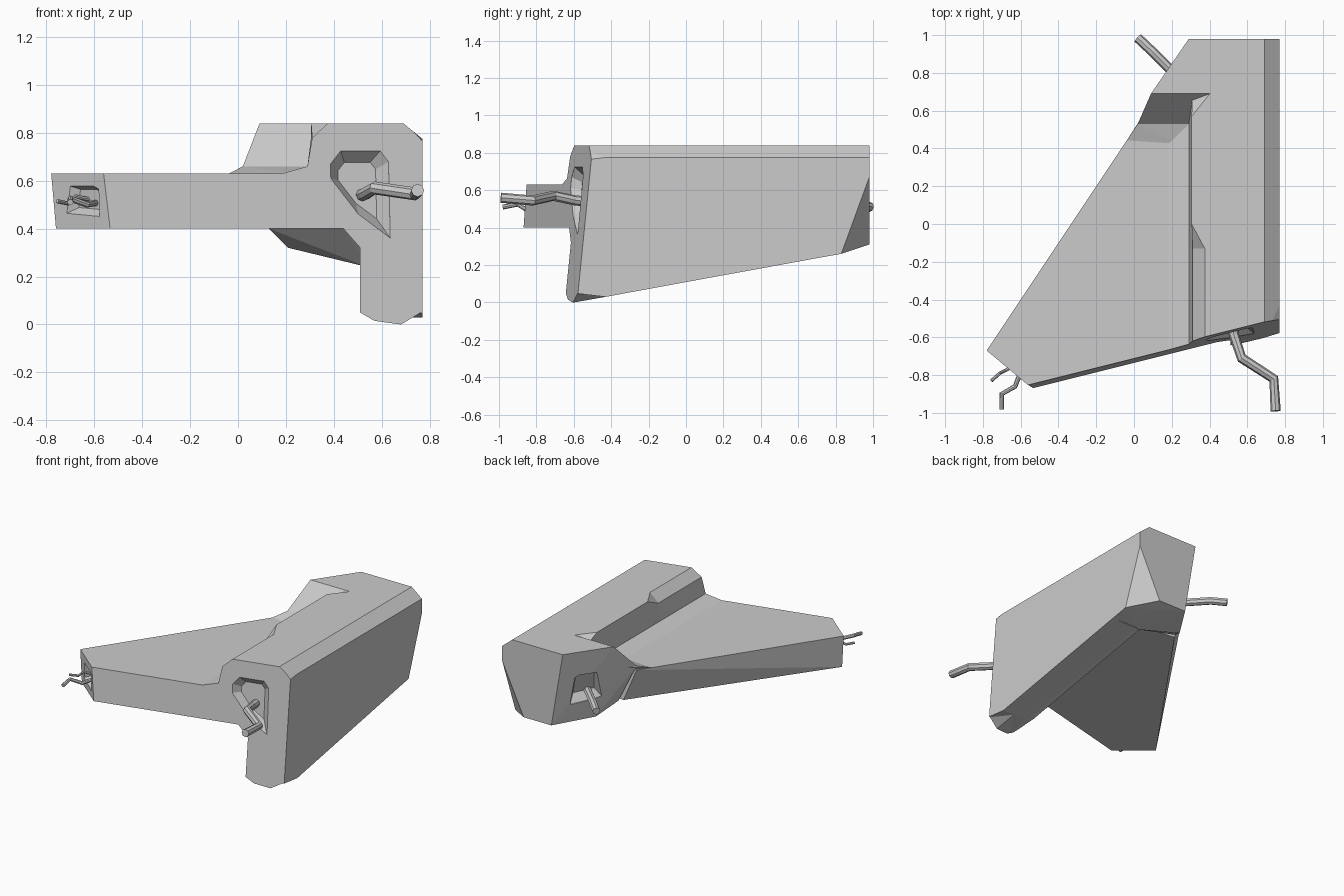
import bpy, bmesh
from mathutils import Vector

old = bpy.data.objects.get("Cube")
if old:
    bpy.data.objects.remove(old)


def material(name, grey):
    m = bpy.data.materials.new(name)
    m.use_nodes = True
    m.diffuse_color = (grey, grey, grey, 1)
    m.node_tree.nodes["Principled BSDF"].inputs["Base Color"].default_value = (grey, grey, grey, 1)
    return m


concrete = material("pale concrete", 0.6)
steel = material("grey steel", 0.6)


def finish(name, bm, mat=concrete):
    bmesh.ops.recalc_face_normals(bm, faces=bm.faces)
    me = bpy.data.meshes.new(name)
    bm.to_mesh(me)
    bm.free()
    me.materials.append(mat)
    ob = bpy.data.objects.new(name, me)
    bpy.context.collection.objects.link(ob)
    return ob


def hull(name, points):
    bm = bmesh.new()
    for p in points:
        bm.verts.new(p)
    res = bmesh.ops.convex_hull(bm, input=bm.verts)
    loose = [v for v in bm.verts if not v.link_faces]
    bmesh.ops.delete(bm, geom=loose, context='VERTS')
    return finish(name, bm)


def loft(name, rings):
    bm = bmesh.new()
    loops = [[bm.verts.new(p) for p in r] for r in rings]
    for a, b in zip(loops, loops[1:]):
        for i in range(len(a)):
            j = (i + 1) % len(a)
            bm.faces.new((a[i], a[j], b[j], b[i]))
    bm.faces.new(loops[0])
    bm.faces.new(loops[-1])
    bmesh.ops.triangulate(bm, faces=bm.faces)
    return finish(name, bm)


def combine(target, other, operation):
    mod = target.modifiers.new("combine", 'BOOLEAN')
    mod.operation = operation
    mod.solver = 'EXACT'
    mod.object = other
    bpy.context.view_layer.objects.active = target
    bpy.ops.object.modifier_apply(modifier=mod.name)
    bpy.data.objects.remove(other)


# Upright wall: cross-sections along y, run long at the front and trimmed later
def section(y, b, a, soft):
    prof = [(.51, b + .03 + .02 * soft), (.57, b + .015 * soft), (.68, b),
            (.77, b + .05 * soft), (.77, .775 - .02 * soft), (.69, .84), (a, .84),
            (min(a, .31), .78), (.29, .66), (.18, .629), (.18, .5), (.30, .40),
            (.44, .40), (.51, .32)]
    return [(x, y, z) for x, z in prof]


slab = loft("broken_slab", [section(-1, 0, .375, 1), section(-.6, 0, .375, 1),
                            section(-.43, .03, .375, 0), section(-.13, .085, .375, 0),
                            section(0, .109, .305, 0), section(.57, .213, .305, 0),
                            section(.70, .237, .41, 0)])

# Thick rear end of the wall
rear = hull("rear_block", [
    (.09, .69, .84), (.69, .69, .84), (.69, .98, .84), (.29, .98, .84),
    (.02, .53, .66), (.60, .53, .66), (.77, .69, .775), (.77, .98, .775),
    (.77, .98, .67), (.77, .83, .55), (.60, .98, .55), (.77, .83, .26), (.60, .98, .31),
    (.77, .69, .235), (.13, .58, .40), (.44, .53, .40), (.21, .72, .32),
    (.54, .69, .24), (.38, .98, .31)])

# Tapering wing
outline = [(-.78, -.67), (-.3, -1.07), (.6, -1.0), (.6, .5), (.02, .53)]
under = [(-.76, -.68), (-.28, -1.08), (.6, -1.0), (.6, .5), (.11, .55)]
wing = hull("wing", [(x, y, .63) for x, y in outline] + [(x, y, .40) for x, y in under])

# Sloping fillet between the wing and the rear block
fillet = hull("fillet", [(-.04, .44, .629), (.25, .42, .629), (.02, .53, .66), (.31, .53, .66),
                         (.05, .58, .66), (.31, .60, .66), (.05, .5, .6), (.3, .5, .6)])
for part in (rear, wing, fillet):
    combine(slab, part, 'UNION')

# Trim the slanted front face
front_point = Vector((-.54, -.87, .40))
front_normal = Vector((.25, -1, .1)).normalized()
bm = bmesh.new()
bm.from_mesh(slab.data)
cut = bmesh.ops.bisect_plane(bm, geom=bm.verts[:] + bm.edges[:] + bm.faces[:], dist=1e-5,
                             plane_co=front_point, plane_no=front_normal, clear_outer=True)
edges = [e for e in cut["geom_cut"] if isinstance(e, bmesh.types.BMEdge)]
bmesh.ops.contextual_create(bm, geom=edges)
bmesh.ops.triangulate(bm, faces=[f for f in bm.faces if len(f.verts) > 4])
bmesh.ops.recalc_face_normals(bm, faces=bm.faces)
bm.to_mesh(slab.data)
bm.free()


# Tapered recesses around the reinforcement bars
def recess(center, side, normal, shape, depth, shrink=.65):
    c, s, n = Vector(center), Vector(side).normalized(), Vector(normal).normalized()
    up = n.cross(s)
    up = up if up.z > 0 else -up
    mid = [sum(p[k] for p in shape) / len(shape) for k in (0, 1)]
    pts = []
    for offset, scale in ((.03, 1), (0, 1), (-depth, shrink)):
        for p in shape:
            u, v = (mid[k] + (p[k] - mid[k]) * scale for k in (0, 1))
            pts.append(c + s * u + up * v + n * offset)
    combine(slab, hull("recess_cutter", pts), 'DIFFERENCE')


box = [(-1, -.8), (1, -1), (1, .8), (.7, 1), (-.8, 1)]
recess((.51, -.592, .55), (1, .25, 0), front_normal,
       [(-.125, .06), (-.125, .12), (-.08, .175), (.09, .175), (.125, .13),
        (.125, -.19), (-.01, -.09)], .05)
recess((-.65, -.78, .515), (.24, -.2, 0), (-.2, -.24, -.02),
       [(x * .09, z * .065) for x, z in box], .04)
recess((.205, .815, .56), (.2, .29, 0), (-.29, .2, -.12),
       [(x * .11, z * .12) for x, z in box], .05)


# Bent steel bars
def bar(name, points, radius):
    pts = [Vector(p) for p in points]
    rings = []
    for i, p in enumerate(pts):
        d = (pts[min(i + 1, len(pts) - 1)] - pts[max(i - 1, 0)]).normalized()
        u = d.cross(Vector((0, 0, 1))).normalized()
        w = u.cross(d)
        diag = radius * .707
        ring = [(radius, 0), (diag, diag), (0, radius), (-diag, diag),
                (-radius, 0), (-diag, -diag), (0, -radius), (diag, -diag)]
        rings.append([p + u * a + w * b for a, b in ring])
    return finish_bar(name, rings)


def finish_bar(name, rings):
    ob = loft(name, rings)
    ob.data.materials[0] = steel
    return ob


bar("front_bar", [(.515, -.52, .54), (.53, -.59, .545), (.57, -.71, .57), (.74, -.82, .545),
                  (.75, -.99, .56)], .027)
bar("rear_bar", [(.24, .77, .52), (.10, .91, .525), (.02, .985, .51)], .026)
bar("wing_bar_large", [(-.58, -.74, .51), (-.61, -.81, .505), (-.63, -.86, .50),
                       (-.70, -.90, .525), (-.70, -.98, .51)], .013)
bar("wing_bar_small", [(-.61, -.74, .52), (-.68, -.775, .535), (-.71, -.79, .505),
                       (-.755, -.83, .515)], .009)
